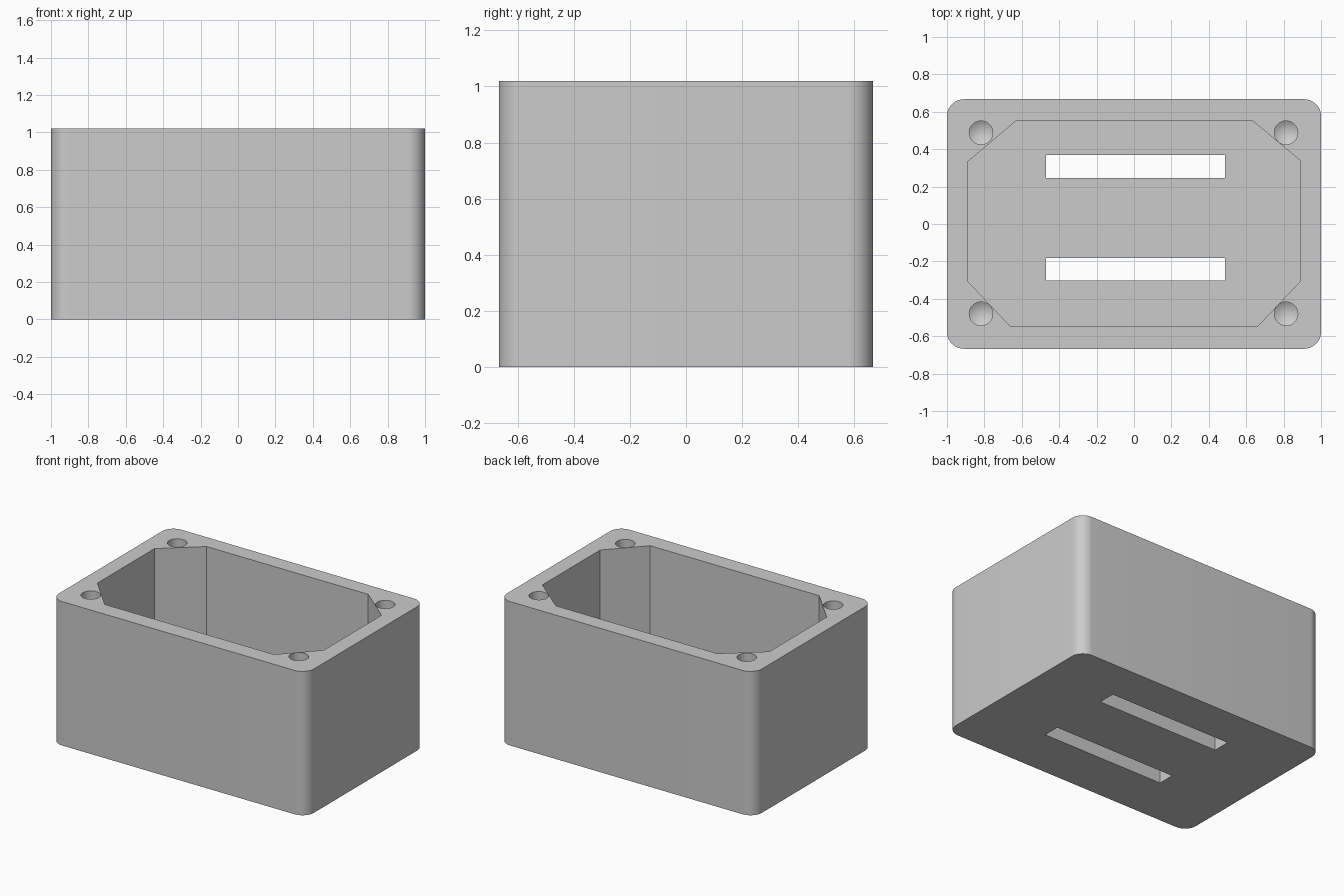
import bpy
import bmesh
from math import cos, sin, pi, radians

old = bpy.data.objects.get("Cube")
if old:
    bpy.data.objects.remove(old, do_unlink=True)

HX, HY, HEIGHT, RADIUS, FLOOR = 1.0, 0.667, 1.02, 0.09, 0.11

grey = bpy.data.materials.new("light grey plastic")
grey.use_nodes = True
grey.diffuse_color = (0.6, 0.6, 0.6, 1)
grey.node_tree.nodes["Principled BSDF"].inputs["Base Color"].default_value = (0.6, 0.6, 0.6, 1)


def make_object(name, bm):
    bmesh.ops.recalc_face_normals(bm, faces=bm.faces)
    mesh = bpy.data.meshes.new(name)
    bm.to_mesh(mesh)
    bm.free()
    mesh.materials.append(grey)
    obj = bpy.data.objects.new(name, mesh)
    bpy.context.collection.objects.link(obj)
    return obj


def prism(name, outline, z0, z1):
    """Extrude a flat outline from z0 up to z1."""
    bm = bmesh.new()
    face = bm.faces.new([bm.verts.new((x, y, z0)) for x, y in outline])
    top = bmesh.ops.extrude_face_region(bm, geom=[face])["geom"]
    for v in top:
        if isinstance(v, bmesh.types.BMVert):
            v.co.z = z1
    return make_object(name, bm)


def drill(name, x, y, radius, depth, tip, steps=32):
    """Round bit with a pointed end, entering from the rim."""
    bm = bmesh.new()
    rings = []
    for z in (HEIGHT + 0.05, HEIGHT - depth):
        rings.append([bm.verts.new((x + radius * cos(2 * pi * i / steps),
                                    y + radius * sin(2 * pi * i / steps), z))
                      for i in range(steps)])
    point = bm.verts.new((x, y, HEIGHT - depth - tip))
    bm.faces.new(rings[0])
    for i in range(steps):
        j = (i + 1) % steps
        bm.faces.new((rings[0][i], rings[0][j], rings[1][j], rings[1][i]))
        bm.faces.new((rings[1][i], rings[1][j], point))
    return make_object(name, bm)


# Outer block with rounded upright corners
outline = []
for k, (sx, sy) in enumerate(((1, 1), (-1, 1), (-1, -1), (1, -1))):
    for i in range(13):
        a = pi / 2 * (k + i / 12)
        outline.append((sx * (HX - RADIUS) + RADIUS * cos(a),
                        sy * (HY - RADIUS) + RADIUS * sin(a)))
box = prism("enclosure_box", outline, 0, HEIGHT)

# Eight-sided cavity
cavity = [(-0.888, 0.334), (-0.631, 0.551), (0.635, 0.551), (0.888, 0.34),
          (0.888, -0.307), (0.663, -0.545), (-0.663, -0.545), (-0.888, -0.307)]
cutters = [prism("cavity_cutter", cavity, FLOOR, HEIGHT + 0.1)]

# Two slots through the floor
for name, y0, y1 in (("back", 0.246, 0.369), ("front", -0.302, -0.182)):
    slot = [(-0.47, y0), (0.487, y0), (0.487, y1), (-0.47, y1)]
    cutters.append(prism(name + "_slot_cutter", slot, -0.1, FLOOR + 0.1))

# Screw holes in the rim corners
for x in (-0.818, 0.813):
    for y in (-0.48, 0.488):
        cutters.append(drill("screw_hole_cutter", x, y, 0.063, 0.35, 0.04))

bpy.ops.object.select_all(action='DESELECT')
bpy.context.view_layer.objects.active = box
box.select_set(True)
for cutter in cutters:
    cutter.hide_render = True
    mod = box.modifiers.new("cut", 'BOOLEAN')
    mod.operation = 'DIFFERENCE'
    mod.solver = 'EXACT'
    mod.object = cutter
    bpy.ops.object.modifier_apply(modifier=mod.name)
    bpy.data.objects.remove(cutter, do_unlink=True)

bpy.ops.object.shade_smooth_by_angle(angle=radians(25))
